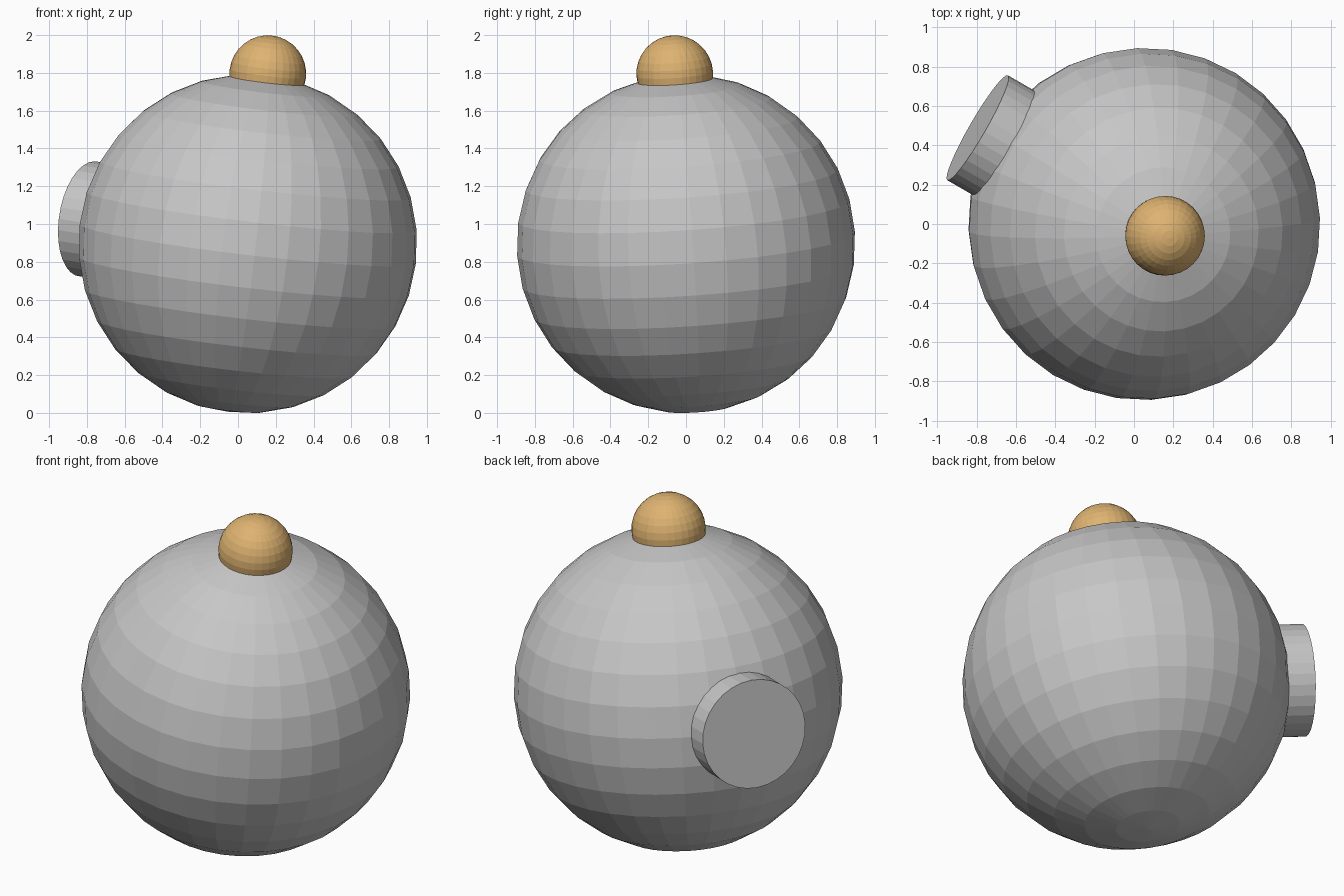
import bpy
import math
from mathutils import Matrix, Vector

if "Cube" in bpy.data.objects:
    bpy.data.objects.remove(bpy.data.objects["Cube"])

CENTRE = Vector((0.052, 0.0, 0.895))
AXIS = Vector((0.106, -0.06, 0.902)).normalized()
TILT = Vector((0, 0, 1)).rotation_difference(AXIS).to_matrix().to_4x4()
BASE = Matrix.Translation(CENTRE) @ TILT


def material(name, colour):
    mat = bpy.data.materials.new(name)
    mat.diffuse_color = (*colour, 1.0)
    mat.use_nodes = True
    mat.node_tree.nodes["Principled BSDF"].inputs["Base Color"].default_value = mat.diffuse_color
    return mat


def finish(name, mat, local):
    obj = bpy.context.object
    obj.name = name
    obj.data.materials.append(mat)
    obj.matrix_world = BASE @ local
    return obj


grey = material("grey", (0.57, 0.57, 0.57))
gold = material("gold", (0.73, 0.45, 0.165))

# Large faceted ball, tilted with the rest of the model
bpy.ops.mesh.primitive_uv_sphere_add(segments=32, ring_count=16, radius=0.897)
finish("body", grey, Matrix.Rotation(math.radians(2.5), 4, 'Z'))

# Small round knob on the pole
bpy.ops.mesh.primitive_uv_sphere_add(segments=32, ring_count=16, radius=0.203)
finish("top_knob", gold, Matrix.Translation((0, 0, 0.909)))

# Short round port sticking out of the back left side
bpy.ops.mesh.primitive_cylinder_add(vertices=32, radius=0.308, depth=0.3)
outward = (Matrix.Rotation(math.radians(150), 4, 'Z')
           @ Matrix.Rotation(math.radians(90), 4, 'Y'))
finish("side_port", grey, outward @ Matrix.Translation((0, 0, 0.987 - 0.15)))
